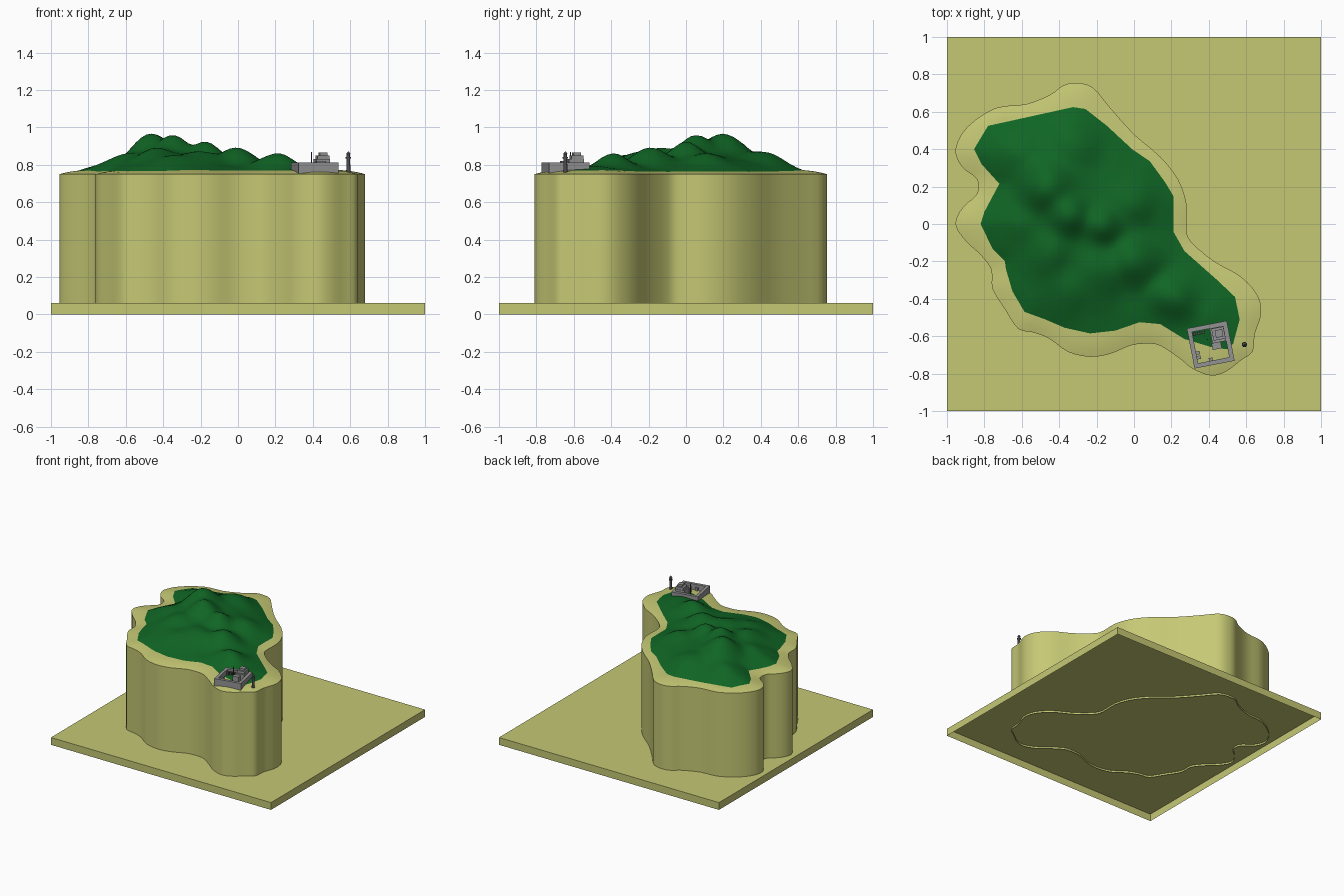
import bpy, bmesh, math
from mathutils import Vector, Matrix
from mathutils.geometry import delaunay_2d_cdt

if "Cube" in bpy.data.objects:
    bpy.data.objects.remove(bpy.data.objects["Cube"])


def material(name, rgb):
    m = bpy.data.materials.new(name)
    m.diffuse_color = (*rgb, 1)
    m.use_nodes = True
    m.node_tree.nodes["Principled BSDF"].inputs["Base Color"].default_value = m.diffuse_color
    return m


SAND = material("sand", (0.56, 0.58, 0.175))
GREEN = material("forest_green", (0.005, 0.13, 0.018))
STONE = material("stone", (0.29, 0.29, 0.29))
DARK = material("dark_stone", (0.07, 0.07, 0.075))


def finish(name, bm, mat, angle=None):
    bmesh.ops.remove_doubles(bm, verts=bm.verts, dist=1e-5)
    me = bpy.data.meshes.new(name)
    bm.to_mesh(me)
    bm.free()
    me.materials.append(mat)
    ob = bpy.data.objects.new(name, me)
    bpy.context.collection.objects.link(ob)
    if angle:
        bpy.ops.object.select_all(action='DESELECT')
        ob.select_set(True)
        bpy.context.view_layer.objects.active = ob
        bpy.ops.object.shade_smooth_by_angle(angle=math.radians(angle))
    return ob


# Shoreline and forest edge, traced clockwise from the north tip
SHORE = [(-.31, .755), (-.22, .73), (-.13, .625), (0, .48), (.14, .36), (.235, .24), (.28, .11),
         (.28, -.03), (.31, -.10), (.43, -.20), (.57, -.28), (.66, -.38), (.68, -.48), (.645, -.59),
         (.635, -.68), (.57, -.73), (.49, -.79), (.41, -.81), (.315, -.775), (.245, -.72), (.14, -.65),
         (.06, -.64), (-.02, -.65), (-.13, -.695), (-.235, -.71), (-.35, -.685), (-.45, -.615),
         (-.535, -.58), (-.62, -.56), (-.69, -.455), (-.755, -.35), (-.76, -.27), (-.77, -.23),
         (-.82, -.165), (-.90, -.09), (-.955, 0), (-.915, .09), (-.84, .16), (-.84, .24), (-.92, .305),
         (-.955, .40), (-.89, .52), (-.74, .62), (-.58, .64), (-.45, .69), (-.38, .74)]
WOOD = [(-.325, .625), (-.26, .615), (-.145, .525), (-.01, .40), (.085, .335), (.165, .225), (.21, .15),
        (.21, -.04), (.27, -.145), (.445, -.30), (.54, -.39), (.565, -.51), (.53, -.64), (.50, -.67),
        (.42, -.66), (.27, -.615), (.14, -.535), (.03, -.525), (-.10, -.57), (-.235, -.585),
        (-.37, -.555), (-.475, -.51), (-.585, -.47), (-.65, -.36), (-.685, -.24), (-.69, -.20),
        (-.755, -.135), (-.82, 0), (-.80, .065), (-.72, .215), (-.815, .32), (-.855, .40), (-.78, .525)]


def smooth_loop(pts, n):
    out, k = [], len(pts)
    for i in range(k):
        a, b, c, d = (Vector(pts[(i + j) % k]) for j in (-1, 0, 1, 2))
        for s in range(n):
            t = s / n
            out.append(0.5 * (2 * b + (c - a) * t + (2 * a - 5 * b + 4 * c - d) * t * t
                              + (3 * b - a - 3 * c + d) * t ** 3))
    return out


def split_loop(pts, n):
    return [Vector(a).lerp(Vector(b), s / n) for a, b in zip(pts, pts[1:] + pts[:1]) for s in range(n)]


def inside(p, loop):
    hit = False
    for a, b in zip(loop, loop[1:] + loop[:1]):
        if (a[1] > p[1]) != (b[1] > p[1]) and p[0] < a[0] + (p[1] - a[1]) * (b[0] - a[0]) / (b[1] - a[1]):
            hit = not hit
    return hit


def distance(p, loop):
    best = 9
    for a, b in zip(loop, loop[1:] + loop[:1]):
        dx, dy = b[0] - a[0], b[1] - a[1]
        t = ((p[0] - a[0]) * dx + (p[1] - a[1]) * dy) / (dx * dx + dy * dy)
        t = max(0, min(1, t))
        best = min(best, math.hypot(p[0] - a[0] - t * dx, p[1] - a[1] - t * dy))
    return best


shore, wood = smooth_loop(SHORE, 3), split_loop(WOOD, 2)

# Hills: x, y, top height, spread
HILLS = [(-.47, .2, .965, .17), (-.35, .05, .953, .15), (-.17, .0, .918, .13), (0, -.19, .895, .14),
         (.2, -.4, .86, .13), (-.33, .42, .872, .18), (-.6, .35, .855, .18), (-.2, -.25, .87, .17),
         (-.45, -.15, .885, .16), (-.62, .0, .845, .16), (-.02, .12, .86, .16), (-.35, -.35, .845, .2),
         (.4, -.48, .795, .13), (-.4, .08, .87, .5)]


def rise(d):
    return 1 - math.exp(-d / .1)


def sand_height(p):
    return .75 + .03 * (1 - math.exp(-distance(p, SHORE_V) / .1))


SHORE_V = shore
PEAKS = [(x, y, (z - .78) / rise(distance((x, y), WOOD)), s) for x, y, z, s in HILLS]


def height(p):
    if distance(p, shore) < 1e-4:
        return .75
    z = sand_height(p)
    d = distance(p, WOOD)
    if d > 1e-4 and inside(p, WOOD):
        total = sum((h * math.exp(-((p[0] - x) ** 2 + (p[1] - y) ** 2) / (s * s))) ** 4
                    for x, y, h, s in PEAKS)
        ripple = .004 * math.sin(24 * p[0] + 9 * p[1]) * math.sin(21 * p[1] - 8 * p[0])
        z += rise(d) * (total ** .25 + ripple)
    return z


# Terrain triangulated once, then split into forest and beach
pts = list(shore) + list(wood)
n, m = len(shore), len(wood)
edges = [(i, (i + 1) % n) for i in range(n)] + [(n + i, n + (i + 1) % m) for i in range(m)]
STEP = .028
for i in range(-36, 37):
    for j in range(-32, 32):
        p = Vector((i * STEP + (j % 2) * STEP / 2, j * STEP))
        if inside(p, SHORE) and distance(p, shore) > .02 and distance(p, WOOD) > .015:
            pts.append(p)
verts, _, faces, *_ = delaunay_2d_cdt(pts, edges, [], 0, 1e-6)
co = [(v.x, v.y, height(v)) for v in verts]
forest, beach = bmesh.new(), bmesh.new()
layers = {b: [b.verts.new(c) for c in co] for b in (forest, beach)}
for f in faces:
    c = sum((verts[i] for i in f), Vector((0, 0))) / len(f)
    if inside(c, shore):
        b = forest if inside(c, WOOD) else beach
        b.faces.new([layers[b][i] for i in f])
for b in (forest, beach):
    bmesh.ops.delete(b, geom=[v for v in b.verts if not v.link_faces], context='VERTS')
    bmesh.ops.recalc_face_normals(b, faces=b.faces)
    if sum(f.normal.z for f in b.faces) < 0:
        bmesh.ops.reverse_faces(b, faces=b.faces)
finish("forest_hills", forest, GREEN, 60)
finish("beach", beach, SAND, 60)

# Cliff wall, open below and reaching just through the plate
bm = bmesh.new()
low = [bm.verts.new((p.x, p.y, .045)) for p in shore]
top = [bm.verts.new((p.x, p.y, .75)) for p in shore]
for i in range(n):
    k = (i + 1) % n
    bm.faces.new((low[i], top[i], top[k], low[k]))
finish("cliff_wall", bm, SAND, 40)

# Base plate, hollow underneath
bm = bmesh.new()
bmesh.ops.create_cube(bm, size=1, matrix=Matrix.Translation((0, 0, .03)) @ Matrix.Diagonal((2, 2, .06, 1)))
bmesh.ops.delete(bm, geom=[f for f in bm.faces if f.normal.z < -.5], context='FACES')
finish("base_plate", bm, SAND)

# Fort
FORT = Matrix.Translation((.41, -.645, 0)) @ Matrix.Rotation(math.radians(11), 4, 'Z')


def box(name, x, y, z0, z1, sx, sy, mat=STONE):
    bm = bmesh.new()
    bmesh.ops.create_cube(bm, size=1, matrix=FORT @ Matrix.Translation((x, y, (z0 + z1) / 2))
                          @ Matrix.Diagonal((sx, sy, z1 - z0, 1)))
    return finish(name, bm, mat)


for s, side in ((-1, "a"), (1, "b")):
    box("fort_long_wall_" + side, 0, s * .097, .752, .812, .218, .024)
    box("fort_side_wall_" + side, s * .097, 0, .752, .812, .024, .17)
box("keep", .048, .045, .76, .83, .075, .082)
box("keep_annex", .03, -.013, .76, .82, .05, .034)
box("keep_upper", .052, .05, .83, .85, .065, .065)
box("keep_top", .055, .05, .85, .866, .04, .04)
for i in range(3):
    box(f"hut_{i}", -.075 + i * .024, .072, .76, .80, .016, .016, DARK)
for i, (x, y) in enumerate(((-.075, -.03), (-.075, -.055), (-.015, -.078))):
    box(f"store_{i}", x, y, .76, .79, .02, .018)
box("flag_mast", -.012, .03, .76, .868, .005, .005, DARK)

# Lighthouse
bm = bmesh.new()
for z0, z1, r0, r1 in ((.75, .835, .012, .009), (.835, .843, .014, .014), (.843, .858, .009, .009),
                       (.858, .872, .012, .001)):
    bmesh.ops.create_cone(bm, cap_ends=True, segments=16, radius1=r0, radius2=r1, depth=z1 - z0,
                          matrix=Matrix.Translation((.59, -.645, (z0 + z1) / 2)))
finish("lighthouse", bm, DARK, 35)
